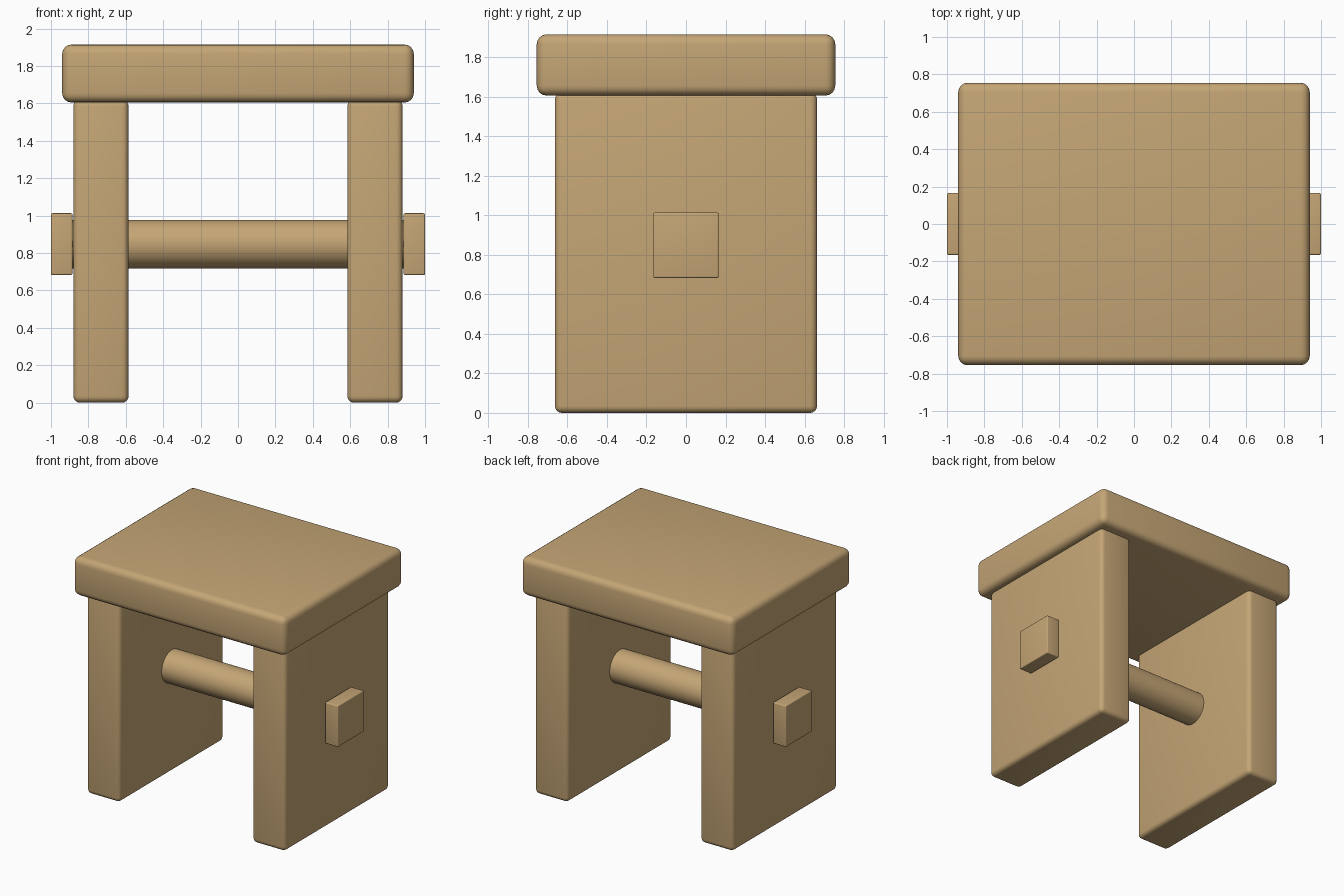
import bpy
import math

if "Cube" in bpy.data.objects:
    bpy.data.objects.remove(bpy.data.objects["Cube"], do_unlink=True)

# Single wood colour
wood = bpy.data.materials.new("light_wood")
wood.use_nodes = True
COLOUR = (0.56, 0.38, 0.18, 1)
wood.diffuse_color = COLOUR
wood.node_tree.nodes["Principled BSDF"].inputs["Base Color"].default_value = COLOUR


def finish(name, angle=40):
    ob = bpy.context.object
    ob.name = name
    ob.data.materials.append(wood)
    bpy.ops.object.shade_smooth_by_angle(angle=math.radians(angle))
    return ob


def rounded_box(name, low, high, radius, segments=4):
    """Box between two corners with softened edges."""
    size = [b - a for a, b in zip(low, high)]
    centre = [(a + b) / 2 for a, b in zip(low, high)]
    bpy.ops.mesh.primitive_cube_add(size=1, location=centre)
    ob = bpy.context.object
    ob.scale = size
    bpy.ops.object.transform_apply(location=False, rotation=False, scale=True)
    bevel = ob.modifiers.new("soft_edges", "BEVEL")
    bevel.width = radius
    bevel.segments = segments
    bpy.ops.object.modifier_apply(modifier=bevel.name)
    return finish(name)


# Thick seat slab
rounded_box("seat", (-0.94, -0.755, 1.605), (0.94, 0.755, 1.915), 0.05)

# Side panels and the square pegs outside them
for side, label in ((1, "left"), (-1, "right")):
    for part, inner, outer, half_depth, bottom, top, radius in (
        ("leg_panel", 0.585, 0.88, 0.663, 0, 1.62, 0.035),
        ("peg", 0.885, 1.0, 0.165, 0.683, 1.013, 0.008),
    ):
        xs = sorted((side * inner, side * outer))
        rounded_box(f"{label}_{part}", (xs[0], -half_depth, bottom),
                    (xs[1], half_depth, top), radius)

# Round stretcher running through both panels
bpy.ops.mesh.primitive_cylinder_add(
    vertices=48, radius=0.13, depth=1.8,
    location=(0, 0, 0.848), rotation=(0, math.pi / 2, 0))
finish("stretcher")
